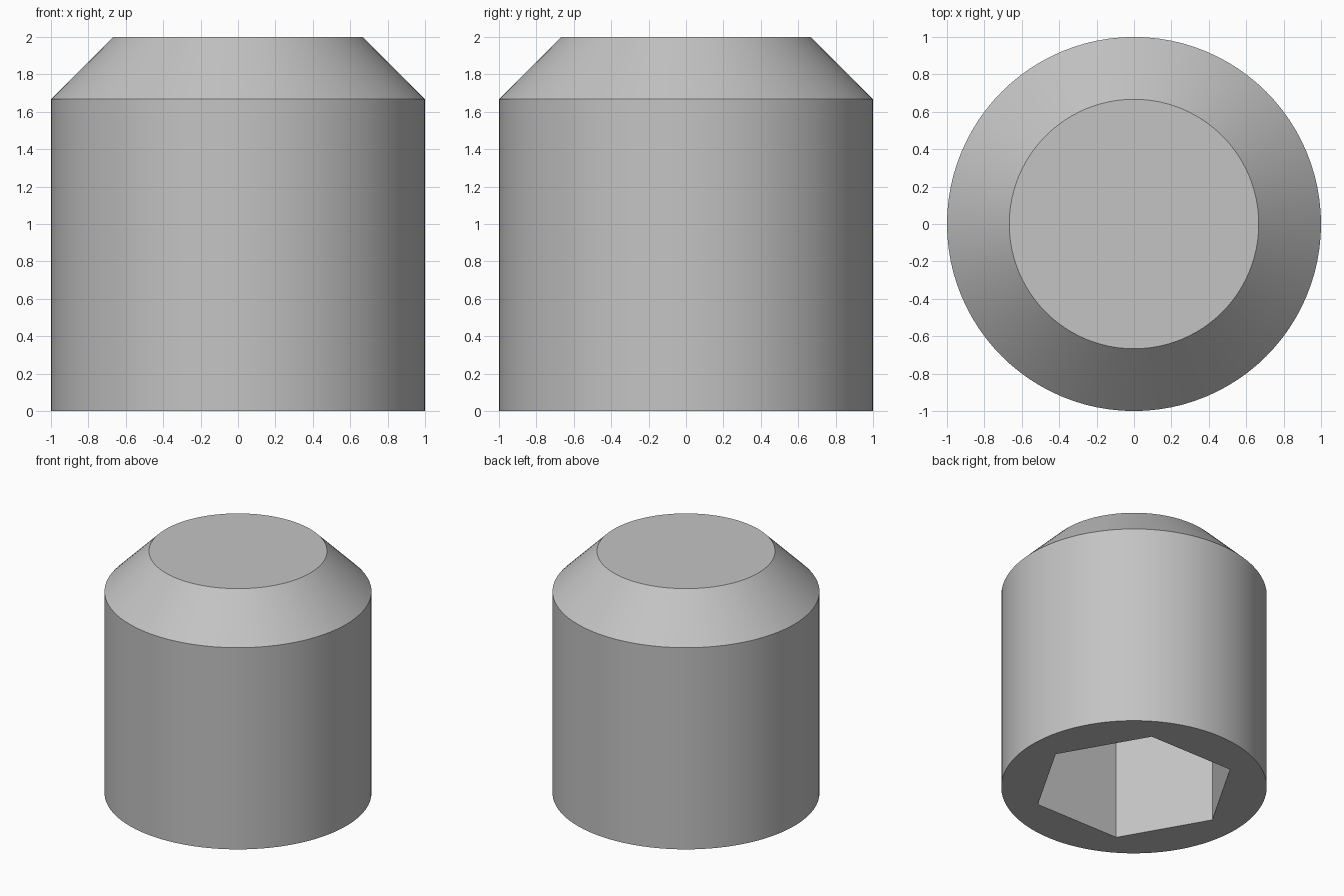
import bpy
import bmesh
from math import cos, sin, pi, radians

cube = bpy.data.objects.get("Cube")
if cube:
    bpy.data.objects.remove(cube, do_unlink=True)

SIDES = 96
BODY_R, TOP_R = 1.0, 0.667
SHOULDER, HEIGHT = 1.667, 2.0
HEX_R, HEX_DEPTH = 0.77, 1.333

grey = bpy.data.materials.new("grey")
grey.use_nodes = True
colour = (0.55, 0.55, 0.55, 1)
grey.diffuse_color = colour
grey.node_tree.nodes["Principled BSDF"].inputs["Base Color"].default_value = colour


def ring(bm, radius, z, sides):
    """Closed loop of vertices, the first one on +x."""
    return [bm.verts.new((radius * cos(2 * pi * i / sides),
                          radius * sin(2 * pi * i / sides), z))
            for i in range(sides)]


def bridge(bm, low, high):
    n = len(low)
    for i in range(n):
        j = (i + 1) % n
        bm.faces.new((low[i], low[j], high[j], high[i]))


def edges_of(bm, loop):
    return [bm.edges.get((loop[i - 1], loop[i])) for i in range(len(loop))]


bm = bmesh.new()

# Outer wall, chamfer and flat top
base = ring(bm, BODY_R, 0, SIDES)
shoulder = ring(bm, BODY_R, SHOULDER, SIDES)
top = ring(bm, TOP_R, HEIGHT, SIDES)
bridge(bm, base, shoulder)
bridge(bm, shoulder, top)
bm.faces.new(top)

# Blind hexagonal socket in the underside
mouth = ring(bm, HEX_R, 0, 6)
ceiling = ring(bm, HEX_R, HEX_DEPTH, 6)
bridge(bm, mouth, ceiling)
bm.faces.new(ceiling)

# Flat underside between the rim and the socket
per_side = SIDES // 6
for k in range(6):
    a, b = mouth[k], mouth[(k + 1) % 6]
    arc = [base[(k * per_side + i) % SIDES] for i in range(per_side + 1)]
    bm.faces.new([b, a] + arc)

bmesh.ops.recalc_face_normals(bm, faces=bm.faces)
mesh = bpy.data.meshes.new("socket_cap")
bm.to_mesh(mesh)
bm.free()
mesh.materials.append(grey)

cap = bpy.data.objects.new("socket_cap", mesh)
bpy.context.collection.objects.link(cap)
bpy.context.view_layer.objects.active = cap
cap.select_set(True)
bpy.ops.object.shade_smooth_by_angle(angle=radians(30))
